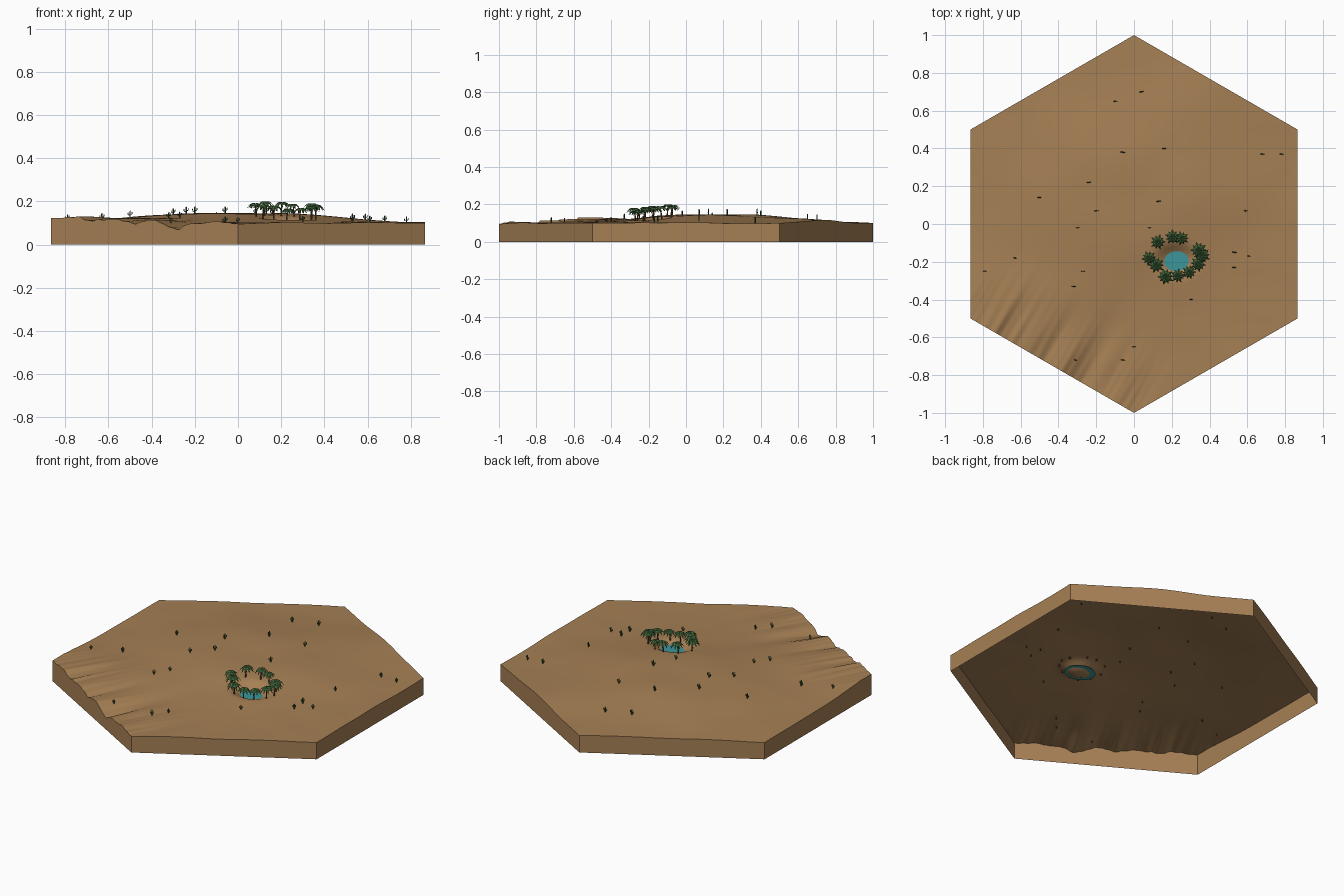
import bpy, bmesh, math, random
from mathutils import Vector, Matrix, noise

random.seed(4)
if "Cube" in bpy.data.objects:
    bpy.data.objects.remove(bpy.data.objects["Cube"])


def material(name, r, g, b):
    m = bpy.data.materials.new(name)
    m.diffuse_color = (r, g, b, 1)
    m.use_nodes = True
    m.node_tree.nodes["Principled BSDF"].inputs["Base Color"].default_value = (r, g, b, 1)
    return m


SAND = material("sand", 0.38, 0.215, 0.09)
WATER = material("water", 0.045, 0.3, 0.32)
BARK = material("palm bark", 0.13, 0.065, 0.03)
LEAF = material("palm green", 0.05, 0.125, 0.04)
CACTUS = material("cactus green", 0.035, 0.08, 0.025)

POOL = Vector((0.22, -0.19))


def bump(x, y, cx, cy, rx, ry, power=2):
    r = math.hypot((x - cx) / rx, (y - cy) / ry)
    return math.exp(-r ** power)


def ground(x, y):
    """Height of the desert surface."""
    z = 0.1 + 0.046 * bump(x, y, -0.02, 0.17, 0.58, 0.5, 3)
    z += 0.022 * bump(x, y, -0.87, -0.5, 0.35, 0.35)
    z += 0.015 * bump(x, y, 0.45, 0.72, 0.25, 0.2)
    z += 0.01 * bump(x, y, -0.45, -0.45, 0.3, 0.3)
    z += 0.005 * noise.noise(Vector((x * 4, y * 4, 2)))
    # wind ridges running inward from the front edge
    along = 0.866 * (x + 0.433) - 0.5 * (y + 0.75)
    inward = 0.5 * (x + 0.433) + 0.866 * (y + 0.75)
    fade = math.exp(-(inward / 0.25) ** 2) * math.exp(-(along / 0.55) ** 6)
    wave = noise.noise(Vector((along * 9, inward, 0)))
    wave += 0.35 * noise.noise(Vector((along * 30, inward * 2, 5)))
    z += fade * (0.02 * wave - 0.02 * math.exp(-((along - 0.17) / 0.08) ** 2))
    # oasis hollow
    z -= 0.042 * bump(x, y, POOL.x, POOL.y, 0.092, 0.075, 3)
    return z


def add_object(name, bm, mat, smooth=True):
    bmesh.ops.recalc_face_normals(bm, faces=bm.faces)
    me = bpy.data.meshes.new(name)
    bm.to_mesh(me)
    bm.free()
    me.materials.append(mat)
    for p in me.polygons:
        p.use_smooth = smooth
    ob = bpy.data.objects.new(name, me)
    bpy.context.collection.objects.link(ob)
    return ob


def place_copy(source, name, location, turn, size):
    ob = bpy.data.objects.new(name, source.data)
    ob.location, ob.rotation_euler, ob.scale = location, (0, 0, turn), size
    bpy.context.collection.objects.link(ob)
    return ob


# Desert surface: concentric hexagon rings
N = 100
corners = [Vector((math.sin(k * math.pi / 3), math.cos(k * math.pi / 3))) for k in range(6)]
bm = bmesh.new()
rings = []
for i in range(N + 1):
    ring = []
    for k in range(6):
        for j in range(max(i, 1)):
            p = corners[k].lerp(corners[(k + 1) % 6], j / max(i, 1)) * i / N
            ring.append(bm.verts.new((p.x, p.y, ground(p.x, p.y))))
            if i == 0:
                break
        if i == 0:
            break
    rings.append(ring)
for i in range(1, N + 1):
    outer, inner = rings[i], rings[i - 1]
    for k in range(6):
        for j in range(i):
            a, b = outer[k * i + j], outer[(k * i + j + 1) % len(outer)]
            c = inner[(k * (i - 1) + j) % len(inner)]
            bm.faces.new((b, a, c))
            if j < i - 1:
                d = inner[(k * (i - 1) + j + 1) % len(inner)]
                bm.faces.new((b, c, d))
rim = [v.co.copy() for v in rings[N]]
surface = add_object("desert_surface", bm, SAND)
if surface.data.polygons[0].normal.z < 0:
    surface.data.flip_normals()

# Side walls, open underneath
bm = bmesh.new()
top = [bm.verts.new(p) for p in rim]
low = [bm.verts.new((p.x, p.y, 0)) for p in rim]
for i in range(len(rim)):
    j = (i + 1) % len(rim)
    bm.faces.new((top[i], top[j], low[j], low[i]))
add_object("side_walls", bm, SAND, False)

# Pool
bm = bmesh.new()
bmesh.ops.create_circle(bm, cap_ends=True, segments=40, radius=1)
pool = add_object("pool_water", bm, WATER, False)
pool.scale = (0.09, 0.075, 1)
pool.location = (POOL.x, POOL.y, ground(*POOL) + 0.012)


def tube(bm, points, radii, sides=7):
    """Skin a path of points with horizontal or vertical rings."""
    loops = []
    for i, p in enumerate(points):
        d = points[min(i + 1, len(points) - 1)] - points[max(i - 1, 0)]
        q = d.to_track_quat("Z", "Y")
        loops.append([bm.verts.new(p + q @ Vector((radii[i] * math.cos(a), radii[i] * math.sin(a), 0)))
                      for a in (s * math.tau / sides for s in range(sides))])
    for u, v in zip(loops, loops[1:]):
        for s in range(sides):
            t = (s + 1) % sides
            bm.faces.new((u[s], u[t], v[t], v[s]))
    bm.faces.new(loops[-1])
    bm.faces.new(loops[0])


# Palm trunk
HEIGHT = 0.06
bm = bmesh.new()
path = [Vector((0.008 * t * t, 0, -0.01 + (HEIGHT + 0.01) * t)) for t in (0, 0.25, 0.5, 0.75, 1)]
tube(bm, path, [0.0045, 0.0038, 0.0034, 0.003, 0.0028])
trunk = add_object("palm_trunk", bm, BARK)

# Palm crown: arching fronds with a raised midrib and toothed edges
bm = bmesh.new()
FRONDS, STEPS = 10, 8
for f in range(FRONDS):
    turn = Matrix.Rotation(f * math.tau / FRONDS, 3, "Z")
    reach = 0.042 if f % 2 else 0.037
    rows = []
    for s in range(STEPS + 1):
        t = s / STEPS
        half = 0.0105 * math.sin(math.pi * min(1, 0.12 + 0.88 * t)) * (1 if s % 2 else 0.6)
        rise = 0.03 * t - 0.052 * t * t
        mid = Vector((0.008, 0, HEIGHT))
        rows.append([bm.verts.new(mid + turn @ Vector((reach * t, w * half, rise - abs(w) * half * 0.5)))
                     for w in (-1, 0, 1)])
    for u, v in zip(rows, rows[1:]):
        for k in (0, 1):
            bm.faces.new((u[k], u[k + 1], v[k + 1], v[k]))
crown = add_object("palm_crown", bm, LEAF, False)

palms = [(0.12, -0.1), (0.2, -0.075), (0.26, -0.08), (0.34, -0.13), (0.36, -0.175), (0.34, -0.22),
         (0.285, -0.26), (0.225, -0.27), (0.165, -0.27), (0.115, -0.225), (0.085, -0.175)]
for i, (x, y) in enumerate(palms):
    spot = (x, y, ground(x, y))
    size = random.uniform(0.9, 1.1)
    turn = random.uniform(0, math.tau)
    if i == 0:
        for part in (trunk, crown):
            part.location, part.rotation_euler = spot, (0, 0, turn)
    else:
        place_copy(trunk, f"palm_trunk_{i}", spot, turn, (size,) * 3)
        place_copy(crown, f"palm_crown_{i}", spot, turn, (size,) * 3)

# Cactus: a stem with two bent arms
bm = bmesh.new()
tube(bm, [Vector((0, 0, z)) for z in (-0.012, 0.0, 0.026, 0.03, 0.032)],
     [0.003, 0.0036, 0.0036, 0.0028, 0.001], 8)
for side, z in ((-1, 0.01), (1, 0.014)):
    arm = [(0, z), (0.007, z), (0.0095, z + 0.003), (0.0095, z + 0.01), (0.0095, z + 0.012)]
    tube(bm, [Vector((side * x, 0, h)) for x, h in arm], [0.002, 0.0024, 0.0024, 0.0022, 0.0008], 6)
cactus = add_object("cactus", bm, CACTUS)

spots = [(-0.1, 0.65), (0.04, 0.7), (-0.06, 0.38), (0.16, 0.4), (0.68, 0.37), (0.78, 0.37),
         (-0.24, 0.22), (-0.5, 0.14), (-0.2, 0.07), (0.13, 0.12), (0.59, 0.07), (-0.3, -0.02),
         (0.08, -0.02), (-0.63, -0.18), (-0.79, -0.25), (-0.27, -0.25), (-0.32, -0.33), (0.53, -0.15),
         (0.61, -0.17), (0.53, -0.23), (0.3, -0.4), (0, -0.65), (-0.06, -0.72), (-0.31, -0.72)]
for i, (x, y) in enumerate(spots):
    spot = (x, y, ground(x, y))
    if i == 0:
        cactus.location = spot
    else:
        size = random.uniform(0.75, 1.05)
        place_copy(cactus, f"cactus_{i}", spot, random.uniform(-0.2, 0.2), (size,) * 3)
